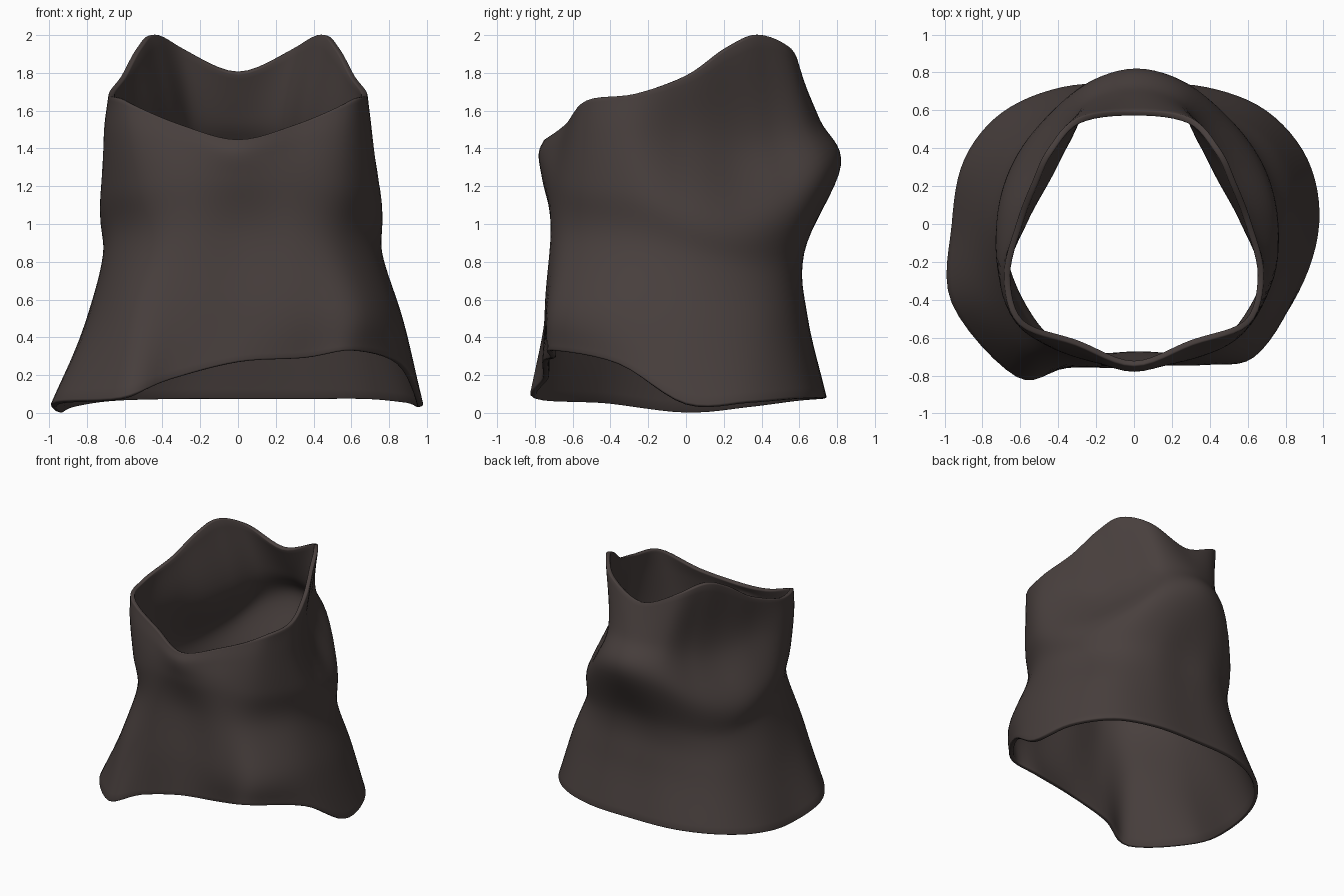
import bpy
import bmesh
from mathutils import Vector

default_cube = bpy.data.objects.get("Cube")
if default_cube:
    bpy.data.objects.remove(default_cube, do_unlink=True)

AROUND_STEPS = 6
HEIGHT_STEPS = 8
CLOTH_THICKNESS = 0.033


def mirrored_ring(half, shift=0.0):
    """Complete a ring from its left half, listed from front centre to back centre."""
    left = [Vector(point) for point in half]
    right = [Vector((-p.x, p.y, p.z)) for p in reversed(left[1:-1])]
    return [p + Vector((shift, 0, 0)) for p in left + right]


def spline_point(a, b, c, d, t):
    """Smooth interpolation from b to c, with a and d as neighbours."""
    return 0.5 * (2 * b + (c - a) * t + (2 * a - 5 * b + 4 * c - d) * t ** 2
                  + (3 * b - a - 3 * c + d) * t ** 3)


def smooth_loop(points, steps):
    count = len(points)
    return [spline_point(points[i - 1], points[i], points[(i + 1) % count],
                         points[(i + 2) % count], s / steps)
            for i in range(count) for s in range(steps)]


def smooth_column(points, steps):
    padded = [2 * points[0] - points[1]] + points + [2 * points[-1] - points[-2]]
    column = [spline_point(*padded[i:i + 4], s / steps)
              for i in range(len(points) - 1) for s in range(steps)]
    return column + [points[-1]]


def loft(name, rings, material):
    """Skin a smooth open tube through rings listed from bottom to top."""
    loops = [smooth_loop(ring, AROUND_STEPS) for ring in rings]
    columns = [smooth_column(list(column), HEIGHT_STEPS) for column in zip(*loops)]
    bm = bmesh.new()
    grid = [[bm.verts.new(p) for p in column] for column in columns]
    for i, column in enumerate(grid):
        following = grid[(i + 1) % len(grid)]
        for j in range(len(column) - 1):
            bm.faces.new((column[j], following[j], following[j + 1], column[j + 1]))
    mesh = bpy.data.meshes.new(name)
    bm.to_mesh(mesh)
    bm.free()
    mesh.materials.append(material)
    mesh.shade_smooth()
    obj = bpy.data.objects.new(name, mesh)
    bpy.context.collection.objects.link(obj)
    return obj


# Dark brown cloth
cloth = bpy.data.materials.new("dark_brown_cloth")
cloth.use_nodes = True
cloth_colour = (0.065, 0.05, 0.047, 1)
cloth.diffuse_color = cloth_colour
cloth.node_tree.nodes["Principled BSDF"].inputs["Base Color"].default_value = cloth_colour

# Flared hem, lifted at the front left
hem = [Vector(p) for p in (
    (0, -.76, .27), (.35, -.72, .29), (.61, -.71, .33), (.87, -.36, .26),
    (.98, 0, .05), (.92, .34, .06), (.7, .6, .08), (.38, .725, .08),
    (0, .745, .08), (-.38, .725, .08), (-.7, .59, .07), (-.9, .34, .04),
    (-.965, 0, .01), (-.965, -.42, .06), (-.62, -.81, .08), (-.35, -.76, .18))]

# Skirt and waist, narrowest at the front corners
skirt = mirrored_ring((
    (0, -.74, .55), (.33, -.745, .55), (.6, -.69, .55), (.79, -.38, .53), (.84, 0, .48),
    (.76, .33, .46), (.58, .53, .47), (.3, .63, .5), (0, .645, .5)), shift=.035)
waist = mirrored_ring((
    (0, -.705, .95), (.3, -.71, .95), (.52, -.595, .93), (.695, -.3, .9), (.74, 0, .82),
    (.67, .29, .76), (.51, .495, .77), (.27, .61, .83), (0, .625, .85)), shift=.025)

# Fold bulging out across the back and dropping along the sides
fold = mirrored_ring((
    (0, -.76, 1.23), (.3, -.71, 1.23), (.56, -.58, 1.2), (.725, -.28, 1.17), (.735, .02, 1.07),
    (.66, .29, 1.02), (.505, .53, 1.09), (.27, .74, 1.26), (0, .82, 1.31)), shift=.015)

# Pinched neck and flaring collar edge
neck = mirrored_ring((
    (0, -.78, 1.37), (.3, -.68, 1.41), (.59, -.56, 1.47), (.71, -.28, 1.48), (.6, .02, 1.45),
    (.47, .26, 1.42), (.37, .45, 1.47), (.25, .64, 1.54), (0, .71, 1.55)))
collar = mirrored_ring((
    (0, -.75, 1.45), (.31, -.64, 1.53), (.61, -.53, 1.655), (.685, -.27, 1.69), (.62, .01, 1.785),
    (.54, .22, 1.93), (.46, .39, 2), (.3, .56, 1.93), (0, .6, 1.81)))

garment = loft("collared_garment", [hem, skirt, waist, fold, neck, collar], cloth)

# Cloth thickness, growing inward
thickness = garment.modifiers.new("cloth_thickness", "SOLIDIFY")
thickness.thickness = CLOTH_THICKNESS
thickness.offset = -1

# Softened collar and hem edges
rounding = garment.modifiers.new("rounded_edges", "BEVEL")
rounding.width = CLOTH_THICKNESS / 4
rounding.segments = 2
rounding.limit_method = "ANGLE"
rounding.angle_limit = 1
